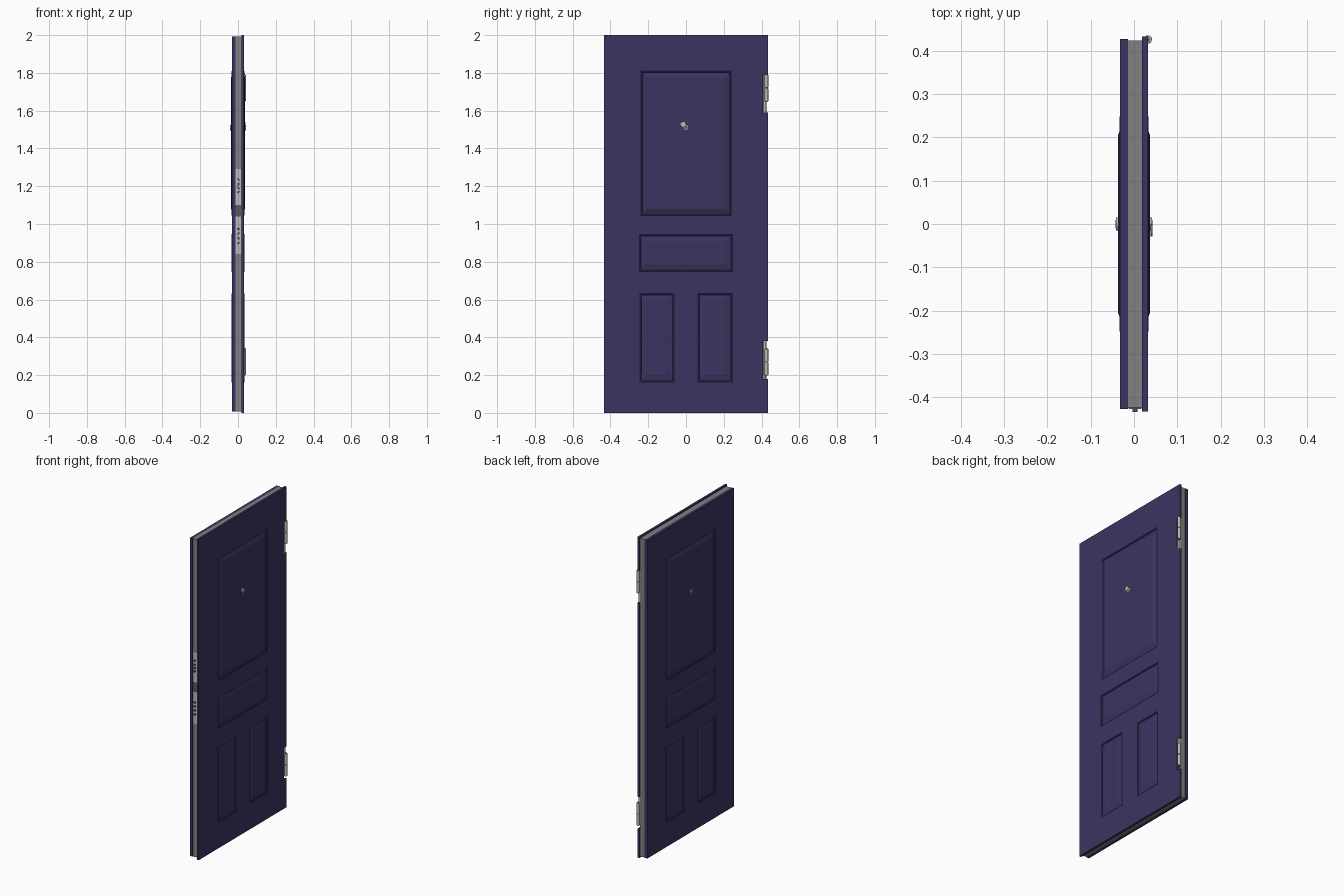
import bpy, bmesh
from math import pi
from mathutils import Vector

if "Cube" in bpy.data.objects:
    bpy.data.objects.remove(bpy.data.objects["Cube"])


def mat(name, c):
    m = bpy.data.materials.new(name)
    m.diffuse_color = (*c, 1)
    m.use_nodes = True
    m.node_tree.nodes["Principled BSDF"].inputs["Base Color"].default_value = m.diffuse_color
    return m


PAINT = mat("purple_paint", (0.045, 0.034, 0.118))
CORE = mat("core_grey", (0.22, 0.22, 0.22))
STEEL = mat("steel", (0.5, 0.5, 0.48))
DARK = mat("dark_metal", (0.1, 0.1, 0.1))


def finish(bm, name, m):
    bmesh.ops.recalc_face_normals(bm, faces=bm.faces[:])
    me = bpy.data.meshes.new(name)
    bm.to_mesh(me)
    bm.free()
    o = bpy.data.objects.new(name, me)
    bpy.context.collection.objects.link(o)
    me.materials.append(m)
    return o


def box(name, x, y, z, m):
    bm = bmesh.new()
    bmesh.ops.create_cube(bm, size=1)
    for v in bm.verts:
        v.co = Vector([(a[0] + a[1]) / 2 + c * (a[1] - a[0]) for a, c in zip((x, y, z), v.co)])
    return finish(bm, name, m)


def cyl(name, loc, r, depth, axis, m, segs=24, bevel=0.0):
    rot = {'X': (0, pi / 2, 0), 'Y': (pi / 2, 0, 0), 'Z': (0, 0, 0)}[axis]
    bpy.ops.mesh.primitive_cylinder_add(vertices=segs, radius=r, depth=depth, location=loc, rotation=rot)
    o = bpy.context.object
    o.name = name
    o.data.materials.append(m)
    bpy.ops.object.shade_smooth_by_angle(angle=0.6)
    if bevel:
        b = o.modifiers.new("bevel", 'BEVEL')
        b.width, b.segments = bevel, 2
    return o


# Panels: y0, y1, z0, z1, height of raised field
PANELS = [(-0.243, 0.243, 1.042, 1.813, 0.005),
          (-0.25, 0.25, 0.745, 0.948, 0.002),
          (-0.248, -0.06, 0.16, 0.635, 0.002),
          (0.06, 0.248, 0.16, 0.635, 0.002)]
NOTCHES = [(0.18, 0.38), (1.59, 1.79)]


def skin(name, side, x_out, thick, y0, y1, z0, z1, notched):
    ys, zs = {y0, y1}, {z0, z1}
    for p in PANELS:
        ys.update(p[:2])
        zs.update(p[2:4])
    if notched:
        ys.add(0.408)
        for n in NOTCHES:
            zs.update(n)
    ys, zs = sorted(ys), sorted(zs)
    bm = bmesh.new()
    grid = [[bm.verts.new((side * x_out, y, z)) for z in zs] for y in ys]
    front = []
    for i in range(len(ys) - 1):
        for j in range(len(zs) - 1):
            cy, cz = (ys[i] + ys[i + 1]) / 2, (zs[j] + zs[j + 1]) / 2
            if notched and cy > 0.408 and any(a < cz < b for a, b in NOTCHES):
                continue
            front.append(bm.faces.new((grid[i][j], grid[i + 1][j], grid[i + 1][j + 1], grid[i][j + 1])))
    # solid sheet
    r = bmesh.ops.extrude_face_region(bm, geom=front, use_keep_orig=True)
    back = [g for g in r['geom'] if isinstance(g, bmesh.types.BMVert)]
    bmesh.ops.translate(bm, verts=back, vec=(-side * thick, 0, 0))
    # open each panel and loft its moulding
    cut = []
    for f in bm.faces:
        c = f.calc_center_median()
        if abs(c.x - side * x_out) < 1e-5 and any(
                p[0] < c.y < p[1] and p[2] < c.z < p[3] for p in PANELS):
            cut.append(f)
    bmesh.ops.delete(bm, geom=cut, context='FACES')
    for a, b, c, d, top in PANELS:
        prev = None
        for inset, h in ((0, 0), (0.004, 0.002), (0.009, 0.001), (0.012, -0.003),
                         (0.017, -0.003), (0.036, top - 0.001), (0.038, top)):
            x = side * (x_out + h)
            ring = [bm.verts.new((x, y, z)) for y, z in (
                (a + inset, c + inset), (b - inset, c + inset),
                (b - inset, d - inset), (a + inset, d - inset))]
            if prev:
                for k in range(4):
                    n = (k + 1) % 4
                    bm.faces.new((prev[k], prev[n], ring[n], ring[k]))
            prev = ring
        bm.faces.new(prev)
    bmesh.ops.remove_doubles(bm, verts=bm.verts[:], dist=1e-5)
    return finish(bm, name, PAINT)


# Door leaf: outer skin with lip, core, inner skin
skin("outer_skin", 1, 0.032, 0.013, -0.433, 0.433, 0, 2, True)
skin("inner_skin", -1, 0.032, 0.018, -0.427, 0.427, 0.008, 1.992, False)
box("door_core", (-0.0145, 0.0195), (-0.424, 0.424), (0.008, 1.992), CORE)

# Hinges: knuckles in two parts, exposed pin and leaf
for label, k0, k1, p0, p1 in (("upper", 1.65, 1.79, 1.59, 1.65), ("lower", 0.2, 0.34, 0.34, 0.38)):
    mid = (k0 + k1) / 2
    for i, (a, b) in enumerate(((k0, mid - 0.001), (mid + 0.001, k1))):
        cyl(f"{label}_hinge_knuckle_{i + 1}", (0.032, 0.426, (a + b) / 2), 0.0095, b - a, 'Z', STEEL, bevel=0.0015)
    cyl(f"{label}_hinge_pin", (0.032, 0.426, mid), 0.005, k1 - k0 + 0.006, 'Z', DARK, 16)
    box(f"{label}_hinge_leaf", (0.018, 0.03), (0.409, 0.424), (min(k0, p0), max(k1, p1)), STEEL)

# Lock plates with bolts on the free edge
box("lock_backing", (-0.0125, 0.0175), (-0.4255, -0.42), (0.84, 1.29), DARK)
for label, z0, z1, bolts in (("lower", 0.84, 1.04, (0.9, 0.925, 0.95, 0.975)),
                             ("upper", 1.10, 1.29, (1.17, 1.19, 1.21, 1.235))):
    box(f"{label}_lock_plate", (-0.012, 0.017), (-0.427, -0.42), (z0, z1), STEEL)
    for i, z in enumerate(bolts):
        cyl(f"{label}_bolt_{i + 1}", (0.002, -0.428, z), 0.006, 0.012, 'Y', DARK, 16, 0.001)

# Peephole on both faces with a swung-aside cover outside
for side, label in ((1, "outer"), (-1, "inner")):
    cyl(f"{label}_peephole_ring", (side * 0.038, 0, 1.51), 0.015, 0.008, 'X', STEEL, bevel=0.0015)
    cyl(f"{label}_peephole_lens", (side * 0.0385, 0, 1.51), 0.009, 0.0085, 'X', DARK)
cyl("peephole_cover", (0.0405, -0.015, 1.527), 0.014, 0.004, 'X', STEEL, bevel=0.001)
